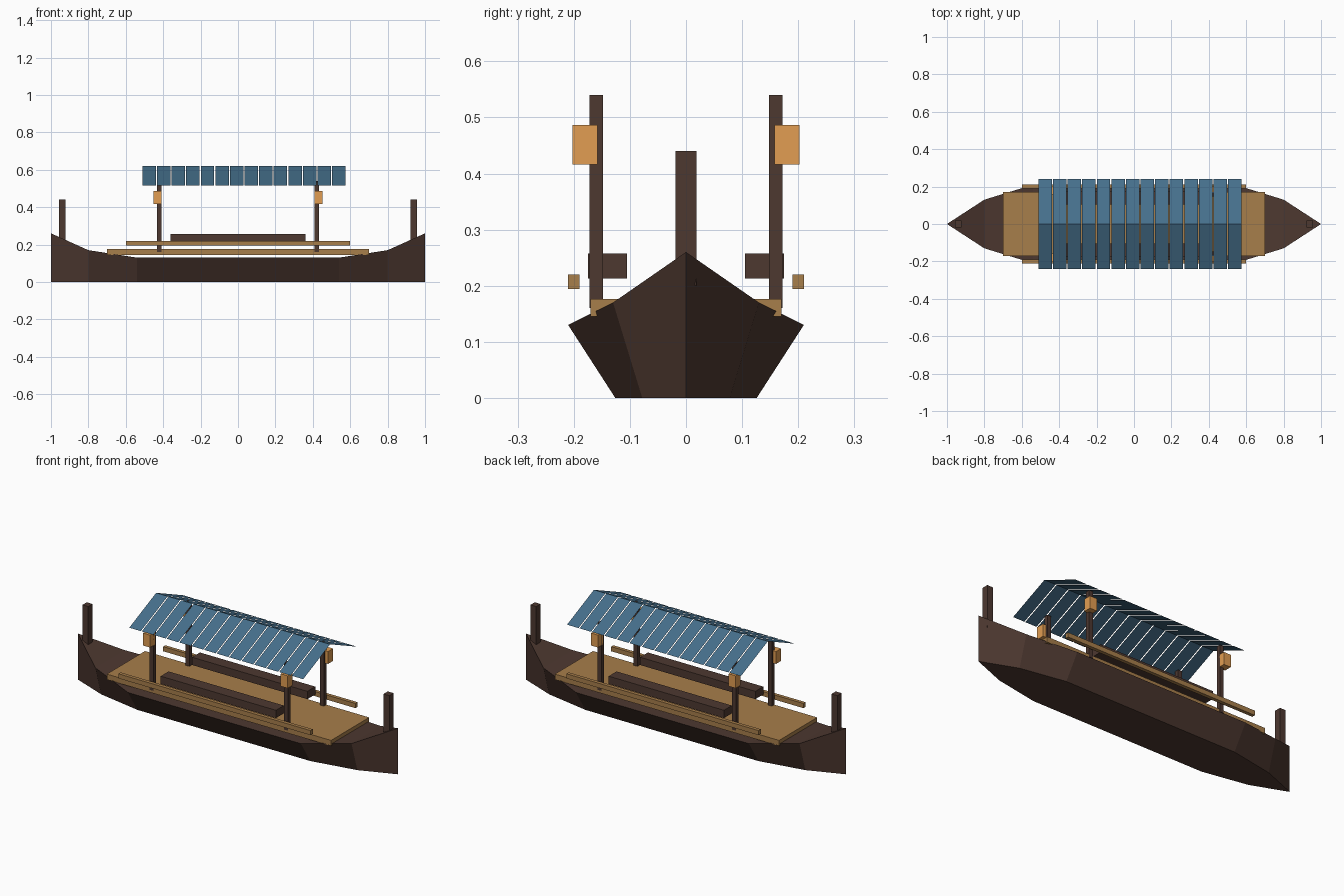
import bpy

if "Cube" in bpy.data.objects:
    bpy.data.objects.remove(bpy.data.objects["Cube"])


def material(name, rgb):
    m = bpy.data.materials.new(name)
    m.diffuse_color = (*rgb, 1)
    m.use_nodes = True
    m.node_tree.nodes["Principled BSDF"].inputs["Base Color"].default_value = m.diffuse_color
    return m


DARK = material("dark_wood", (0.075, 0.04, 0.03))
TAN = material("deck_wood", (0.39, 0.21, 0.07))
BLUE = material("blue_slats", (0.06, 0.16, 0.26))
GLOW = material("lantern_orange", (0.76, 0.34, 0.085))


def mesh(name, verts, faces, mat):
    me = bpy.data.meshes.new(name)
    me.from_pydata(verts, [], faces)
    me.materials.append(mat)
    ob = bpy.data.objects.new(name, me)
    bpy.context.collection.objects.link(ob)
    return ob


def box(name, x, y, z, mat):
    """Box from (min, max) ranges on each axis."""
    verts = [(a, b, c) for a in x for b in y for c in z]
    faces = [(0, 1, 3, 2), (4, 6, 7, 5), (0, 4, 5, 1),
             (2, 3, 7, 6), (0, 2, 6, 4), (1, 5, 7, 3)]
    return mesh(name, verts, faces, mat)


def centred(c, size):
    return (c - size / 2, c + size / 2)


# Hull: stations of (x, half width, sheer height), pointed at both ends
half = [(0.54, 0.21, 0.13), (0.8, 0.13, 0.17)]
stations = [(-x, w, z) for x, w, z in reversed(half)] + half
verts, faces = [], []
for x, w, z in stations:
    verts += [(x, -w, z), (x, -0.6 * w, 0), (x, 0.6 * w, 0), (x, w, z)]
for i in range(len(stations) - 1):
    a, b = 4 * i, 4 * i + 4
    for j in range(4):
        k = (j + 1) % 4
        faces.append((a + j, a + k, b + k, b + j))
n = len(verts)
verts += [(-1, 0, 0.26), (-1, 0, 0), (1, 0, 0.26), (1, 0, 0)]
for s, top, flip in ((0, n, False), (n - 4, n + 2, True)):
    low = top + 1
    end = [(s, top, low, s + 1), (s + 1, low, s + 2),
           (s + 2, low, top, s + 3), (s + 3, top, s)]
    faces += [f[::-1] for f in end] if not flip else end
hull = mesh("hull", verts, faces, DARK)
import bmesh
bm = bmesh.new()
bm.from_mesh(hull.data)
bmesh.ops.recalc_face_normals(bm, faces=bm.faces)
bm.to_mesh(hull.data)
bm.free()

# Deck
box("deck", (-0.7, 0.7), (-0.17, 0.17), (0.145, 0.176), TAN)

for s, side in ((-1, "front"), (1, "back")):
    # Benches and side rails
    box(f"{side}_bench", (-0.36, 0.36), centred(s * 0.14, 0.07), (0.213, 0.257), DARK)
    box(f"{side}_rail", (-0.6, 0.6), centred(s * 0.2, 0.02), (0.194, 0.22), TAN)
    for t, end in ((-1, "left"), (1, "right")):
        # Canopy posts with hanging lanterns
        box(f"{side}_{end}_post", centred(t * 0.42, 0.024),
            centred(s * 0.16, 0.024), (0.16, 0.54), DARK)
        box(f"{side}_{end}_lantern", centred(t * 0.43, 0.044),
            centred(s * 0.18, 0.044), (0.416, 0.486), GLOW)

# Tall posts at bow and stern
for t, end in ((-1, "stern"), (1, "bow")):
    box(f"{end}_post", centred(t * 0.94, 0.036), centred(0, 0.038), (0.2, 0.44), DARK)

# Gabled canopy of thin slats
for i in range(14):
    x0, x1 = centred(-0.475 + i * 0.078, 0.072)
    verts = [(x, y, z) for y, z in ((-0.24, 0.515), (0, 0.62), (0.24, 0.515))
             for x in (x0, x1)]
    mesh(f"roof_slat_{i + 1}", verts, [(0, 1, 3, 2), (2, 3, 5, 4)], BLUE)
